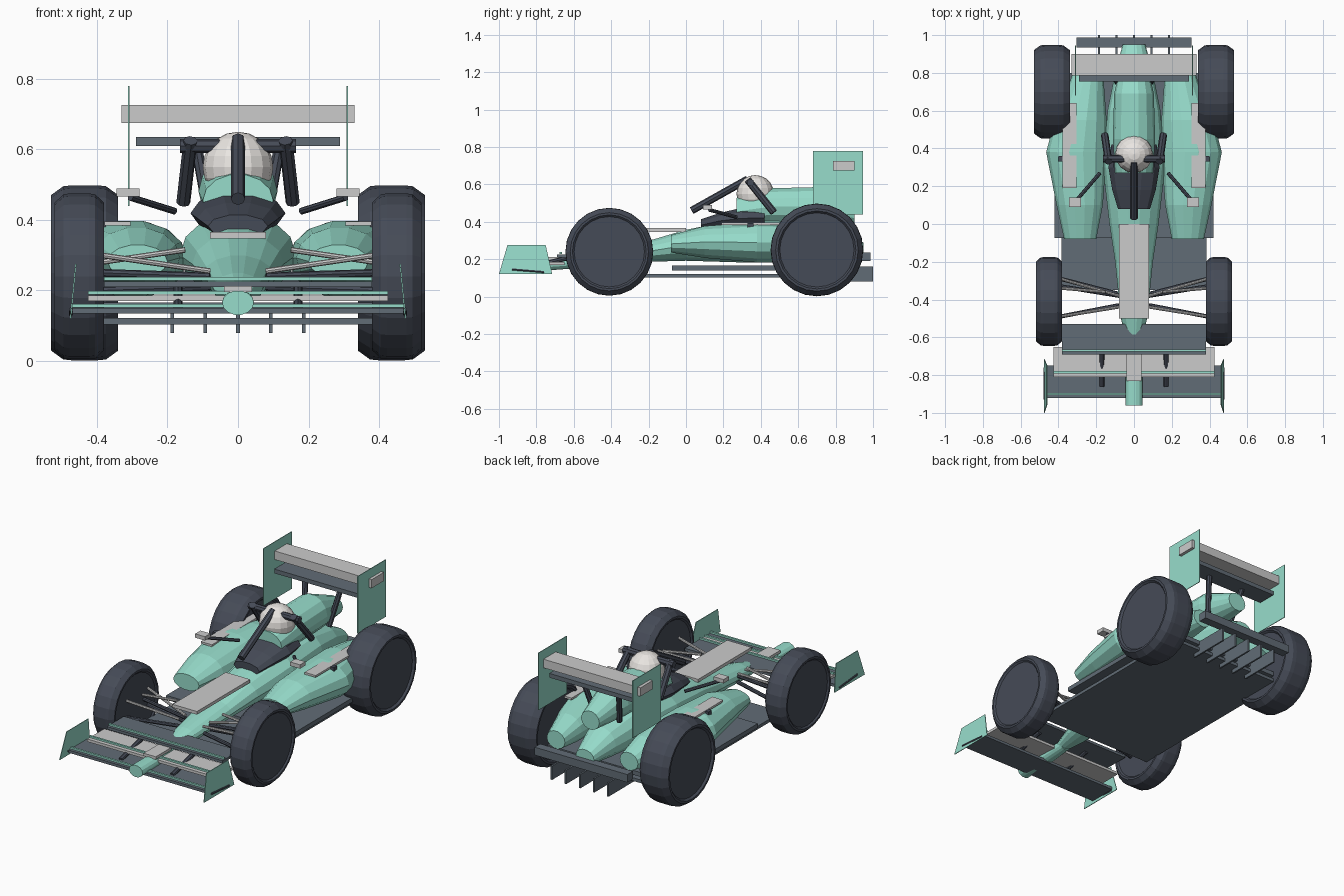
import bpy, bmesh
from math import cos, sin, pi
from mathutils import Vector

if "Cube" in bpy.data.objects:
    bpy.data.objects.remove(bpy.data.objects["Cube"])


def material(name, col):
    m = bpy.data.materials.new(name)
    m.diffuse_color = (*col, 1)
    m.use_nodes = True
    m.node_tree.nodes["Principled BSDF"].inputs["Base Color"].default_value = m.diffuse_color
    return m


MINT = material("mint", (0.31, 0.72, 0.60))
DARK = material("dark", (0.06, 0.07, 0.095))
SLATE = material("slate", (0.12, 0.15, 0.18))
WHITE = material("white", (0.82, 0.79, 0.76))


def finish(name, bm, mat=None):
    bmesh.ops.recalc_face_normals(bm, faces=bm.faces)
    me = bpy.data.meshes.new(name)
    bm.to_mesh(me)
    bm.free()
    ob = bpy.data.objects.new(name, me)
    bpy.context.collection.objects.link(ob)
    if mat:
        me.materials.append(mat)
    return ob


def skin(name, rings, mat):
    """Bridge equal-length rings and cap both ends."""
    bm = bmesh.new()
    vs = [[bm.verts.new(p) for p in r] for r in rings]
    n = len(vs[0])
    for a, b in zip(vs, vs[1:]):
        for i in range(n):
            bm.faces.new((a[i], a[(i + 1) % n], b[(i + 1) % n], b[i]))
    bm.faces.new(vs[0])
    bm.faces.new(vs[-1])
    return finish(name, bm, mat)


def loft(name, sections, mat, n=14):
    """Elliptical hull; each section is y, x0, x1, z0, z1."""
    rings = []
    for y, x0, x1, z0, z1 in sections:
        rings.append([((x0 + x1) / 2 + (x1 - x0) / 2 * cos(2 * pi * i / n), y,
                       (z0 + z1) / 2 + (z1 - z0) / 2 * sin(2 * pi * i / n)) for i in range(n)])
    return skin(name, rings, mat)


def box(name, x, y, z, mat=None):
    rings = [[(a, y[0], z[0]), (a, y[1], z[0]), (a, y[1], z[1]), (a, y[0], z[1])] for a in x]
    return skin(name, rings, mat)


def rod(name, a, b, r, mat=None, n=8):
    a, b = Vector(a), Vector(b)
    q = (b - a).to_track_quat('Z', 'Y')
    rings = [[p + q @ Vector((r * cos(2 * pi * i / n), r * sin(2 * pi * i / n), 0))
              for i in range(n)] for p in (a, b)]
    return skin(name, rings, mat)


def wheel(name, s, x0, x1, y, z, r, n=24):
    w = x1 - x0
    prof = [(0.06, 0.80), (0.0, 0.84), (0.0, 0.89), (0.18, 0.99), (0.3, 1), (0.7, 1),
            (0.82, 0.99), (1, 0.89), (1, 0.84), (0.94, 0.80)]
    rings = [[(s * (x0 + w * f), y + r * k * cos(2 * pi * i / n), z + r * k * sin(2 * pi * i / n))
              for i in range(n)] for f, k in prof]
    return skin(name, rings, DARK)


def plate(name, x_low, x_high, outline, t=0.002):
    """Thin endplate from a y,z outline, leaning from x_low to x_high."""
    zs = [p[1] for p in outline]
    rings = []
    for o in (-t, t):
        rings.append([(x_low + (x_high - x_low) * (z - min(zs)) / (max(zs) - min(zs)) + o, y, z)
                      for y, z in outline])
    return skin(name, rings, MINT)


# Hull: nose tip, main tub, engine cover, cockpit surround
def centred(rows):
    return [(y, -w, w, a, b) for y, w, a, b in rows]


loft("nose_tip", centred([(-0.96, 0.045, 0.13, 0.20), (-0.80, 0.045, 0.135, 0.20),
                          (-0.60, 0.035, 0.15, 0.215)]), MINT)
loft("main_tub", centred([(-0.645, 0.03, 0.155, 0.21), (-0.5, 0.07, 0.16, 0.25),
                          (-0.2, 0.10, 0.185, 0.30), (0.0, 0.13, 0.19, 0.36),
                          (0.3, 0.165, 0.18, 0.42), (0.6, 0.14, 0.18, 0.42),
                          (0.8, 0.10, 0.185, 0.37), (0.95, 0.06, 0.20, 0.29)]), MINT)
loft("engine_cover", centred([(0.27, 0.10, 0.38, 0.53), (0.45, 0.112, 0.38, 0.582),
                              (0.69, 0.105, 0.38, 0.588), (0.90, 0.06, 0.39, 0.50)]), MINT)
loft("cockpit_surround", centred([(0.08, 0.085, 0.35, 0.415), (0.18, 0.115, 0.36, 0.45),
                                  (0.30, 0.135, 0.36, 0.478), (0.42, 0.12, 0.37, 0.47)]), DARK, 10)
box("nose_panel", (-0.08, 0.08), (-0.5, 0.0), (0.347, 0.366))
box("nose_tip_panel", (-0.04, 0.04), (-0.83, -0.68), (0.195, 0.212))

# Floor and diffuser
box("lower_floor", (-0.385, 0.385), (-0.35, 0.80), (0.103, 0.122), SLATE)
box("upper_floor", (-0.42, 0.42), (-0.075, 0.80), (0.14, 0.166), SLATE)
for i in range(5):
    x = (i - 2) * 0.093
    box("diffuser_fin", (x - 0.005, x + 0.005), (0.75, 1.0), (0.08, 0.162), SLATE)
box("rear_beam", (-0.305, 0.305), (0.935, 0.987), (0.19, 0.237), SLATE)

# Driver helmet
bm = bmesh.new()
bmesh.ops.create_uvsphere(bm, u_segments=16, v_segments=10, radius=0.1)
bmesh.ops.translate(bm, verts=bm.verts, vec=(0, 0.37, 0.55))
finish("helmet", bm, WHITE)

# Front wing: three stepped planes, each with a mint strip
for i, (w, y0, y1, z, ys, mat) in enumerate([(0.47, -0.92, -0.75, 0.134, -0.90, SLATE),
                                             (0.425, -0.81, -0.65, 0.170, -0.785, None),
                                             (0.38, -0.69, -0.53, 0.210, -0.67, SLATE)]):
    box("front_wing_plane", (-w, w), (y0, y1), (z, z + 0.016), mat)
    box("front_wing_strip", (-w, w), (ys - 0.006, ys + 0.006), (z + 0.018, z + 0.028), MINT)

# Rear wing
box("rear_wing_plane", (-0.33, 0.33), (0.785, 0.90), (0.675, 0.726))
box("rear_wing_flap", (-0.29, 0.29), (0.755, 0.87), (0.61, 0.635), SLATE)

# Protective frame over the cockpit
rod("frame_centre_strut", (0, 0.03, 0.46), (0, 0.33, 0.628), 0.02, DARK)
rod("frame_crossbar", (-0.165, 0.345, 0.61), (0.165, 0.345, 0.61), 0.02, DARK)

# Everything mirrored left and right
for s in (-1, 1):
    wheel("front_wheel", s, 0.38, 0.52, -0.41, 0.24, 0.235)
    wheel("rear_wheel", s, 0.34, 0.53, 0.70, 0.25, 0.248)
    loft("sidepod", [(y, s * a, s * b, c, d) for y, a, b, c, d in [
        (-0.08, 0.20, 0.37, 0.235, 0.33), (0.1, 0.165, 0.41, 0.205, 0.38),
        (0.38, 0.145, 0.465, 0.18, 0.40), (0.55, 0.145, 0.42, 0.18, 0.395),
        (0.75, 0.16, 0.34, 0.19, 0.36), (0.88, 0.18, 0.30, 0.205, 0.31)]], MINT)
    box("sidepod_panel", (s * 0.305, s * 0.378), (0.19, 0.64), (0.384, 0.396))
    box("sidepod_bracket", (s * 0.375, s * 0.40), (0.33, 0.36), (0.37, 0.395), DARK)
    box("mirror", (s * 0.28, s * 0.345), (0.09, 0.14), (0.466, 0.489))
    rod("mirror_stalk", (s * 0.305, 0.125, 0.464), (s * 0.18, 0.27, 0.425), 0.01, DARK)
    rod("frame_leg", (s * 0.135, 0.33, 0.625), (s * 0.155, 0.47, 0.45), 0.02, DARK)
    plate("front_endplate", s * 0.475, s * 0.46,
          [(-1.0, 0.12), (-0.715, 0.12), (-0.75, 0.275), (-0.955, 0.275)])
    rod("endplate_fin", (s * 0.474, -0.93, 0.146), (s * 0.474, -0.76, 0.132), 0.006, DARK, 6)
    rod("front_wing_pylon", (s * 0.17, -0.86, 0.15), (s * 0.17, -0.62, 0.21), 0.013, DARK)
    plate("rear_endplate", s * 0.31, s * 0.31,
          [(0.68, 0.44), (0.945, 0.44), (0.945, 0.78), (0.68, 0.78)])
    rod("rear_wing_strut", (s * 0.08, 0.74, 0.40), (s * 0.12, 0.80, 0.62), 0.016, DARK)
    # Front suspension wishbones
    for y in (-0.29, -0.49):
        rod("upper_wishbone", (s * 0.08, -0.41 + (y + 0.39) * 0.3, 0.255),
            (s * 0.39, y, 0.30), 0.008)
        rod("lower_wishbone", (s * 0.08, -0.40 + (y + 0.39) * 0.3, 0.21),
            (s * 0.39, y, 0.20), 0.011, DARK)
    rod("push_rod", (s * 0.15, -0.36, 0.315), (s * 0.39, -0.34, 0.28), 0.008)
    rod("steering_arm", (s * 0.08, -0.38, 0.24), (s * 0.39, -0.33, 0.25), 0.011, DARK)
